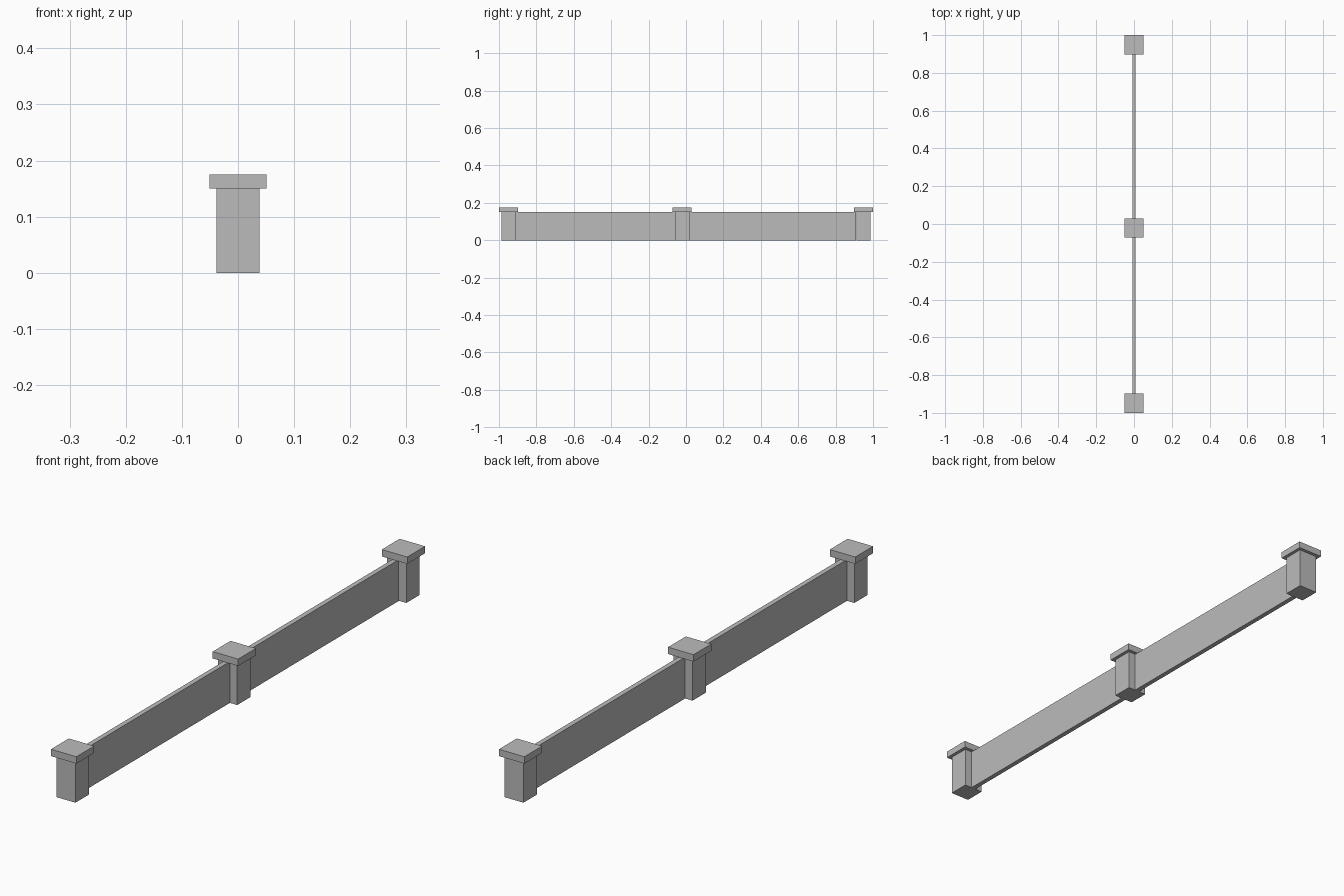
import bpy

cube = bpy.data.objects.get("Cube")
if cube:
    bpy.data.objects.remove(cube, do_unlink=True)

# Single flat grey for the whole wall
grey = bpy.data.materials.new("stone_grey")
grey.use_nodes = True
colour = (0.5, 0.5, 0.5, 1)
grey.diffuse_color = colour
grey.node_tree.nodes["Principled BSDF"].inputs["Base Color"].default_value = colour


def box(name, low, high):
    """Axis-aligned box between two corners."""
    centre = [(a + b) / 2 for a, b in zip(low, high)]
    bpy.ops.mesh.primitive_cube_add(size=1, location=centre)
    obj = bpy.context.object
    obj.name = name
    obj.scale = [b - a for a, b in zip(low, high)]
    bpy.ops.object.transform_apply(location=False, rotation=False, scale=True)
    obj.data.materials.append(grey)


POST, CAP, PANEL = 0.0385, 0.051, 0.009   # half widths
WALL_TOP, CAP_TOP = 0.15, 0.175
SPAN = 0.93
posts = {"front": -0.949, "middle": -0.021, "back": 0.949}

# Square posts with overhanging flat caps
for place, y in posts.items():
    box(place + "_post", (-POST, y - POST, 0), (POST, y + POST, WALL_TOP))
    box(place + "_cap", (-CAP, y - CAP, WALL_TOP), (CAP, y + CAP, CAP_TOP))

# Thin wall panels, each starting inside its post
for place in ("front", "middle"):
    y = posts[place]
    box(place + "_panel", (-PANEL, y, 0), (PANEL, y + SPAN, WALL_TOP))
